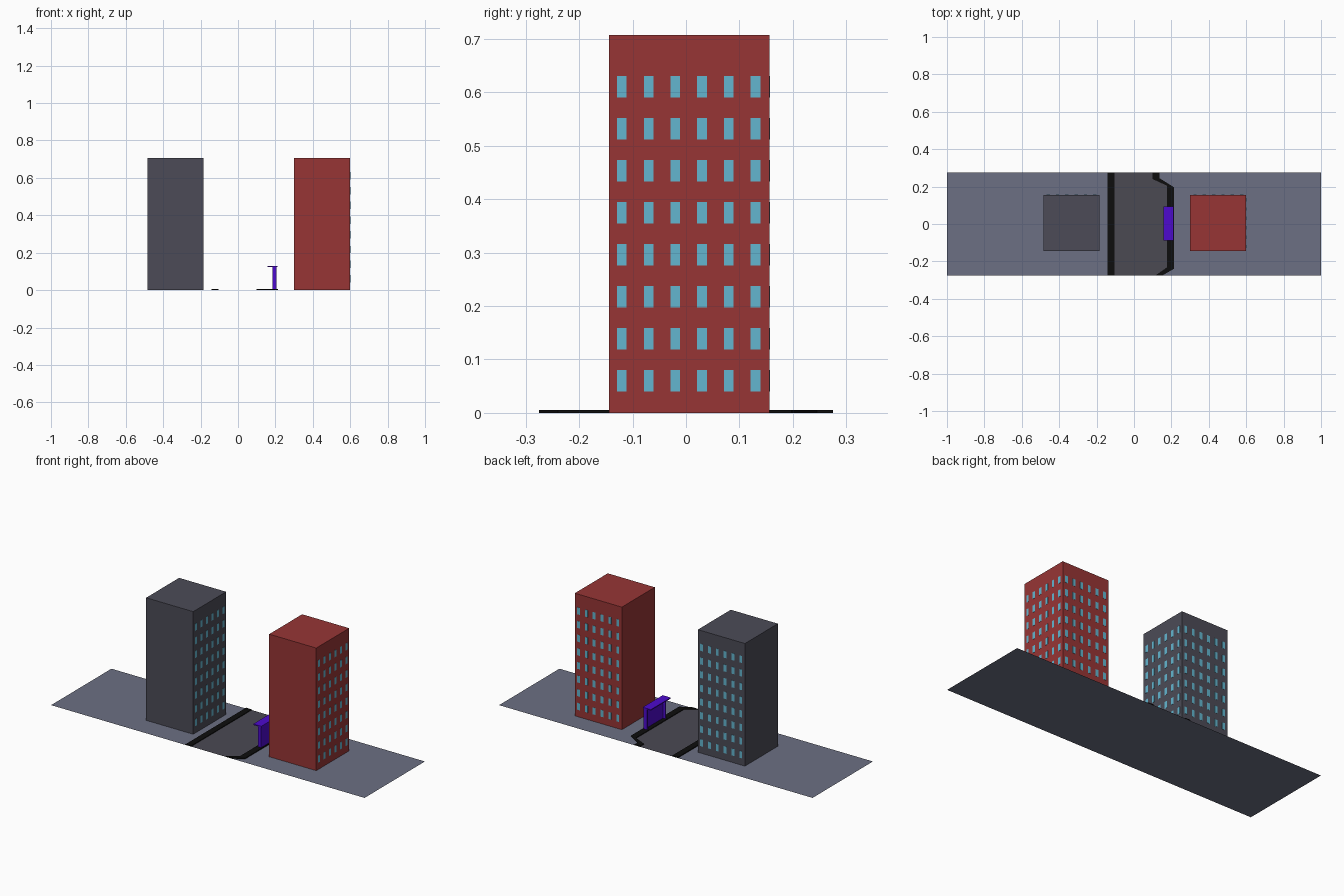
import bpy, bmesh

if "Cube" in bpy.data.objects:
    bpy.data.objects.remove(bpy.data.objects["Cube"])


def material(name, rgb):
    m = bpy.data.materials.new(name)
    m.diffuse_color = (*rgb, 1)
    m.use_nodes = True
    m.node_tree.nodes["Principled BSDF"].inputs["Base Color"].default_value = m.diffuse_color
    return m


PAVING = material("paving_grey", (0.150, 0.162, 0.228))
ASPHALT = material("asphalt_grey", (0.070, 0.067, 0.086))
KERB = material("kerb_black", (0.004, 0.004, 0.004))
GREY = material("tower_grey", (0.072, 0.071, 0.095))
RED = material("tower_red", (0.310, 0.036, 0.036))
GLASS = material("window_blue", (0.125, 0.470, 0.630))
PURPLE = material("shelter_purple", (0.075, 0.003, 0.620))


def finish(name, bm, mat):
    me = bpy.data.meshes.new(name)
    bmesh.ops.recalc_face_normals(bm, faces=bm.faces)
    bm.to_mesh(me)
    bm.free()
    me.materials.append(mat)
    ob = bpy.data.objects.new(name, me)
    bpy.context.collection.objects.link(ob)
    return ob


def add_box(bm, x, y, z):
    """Box from (min, max) ranges; faces lying on the ground are left open."""
    v = [bm.verts.new((a, b, c)) for c in z for b in y for a in x]
    quads = [(4, 5, 7, 6), (0, 1, 5, 4), (1, 3, 7, 5), (3, 2, 6, 7), (2, 0, 4, 6)]
    if z[0] > 0:
        quads.append((0, 2, 3, 1))
    for q in quads:
        bm.faces.new([v[i] for i in q])


def boxes(name, mat, *ranges):
    bm = bmesh.new()
    for r in ranges:
        add_box(bm, *r)
    return finish(name, bm, mat)


def sheet(name, mat, outline, z):
    bm = bmesh.new()
    f = bm.faces.new([bm.verts.new((x, y, z)) for x, y in outline])
    f.normal_update()
    if f.normal.z < 0:
        f.normal_flip()
    me = bpy.data.meshes.new(name)
    bm.to_mesh(me)
    bm.free()
    me.materials.append(mat)
    bpy.context.collection.objects.link(bpy.data.objects.new(name, me))


E = 0.275  # half depth of the ground

# Ground and road surface
sheet("ground", PAVING, [(-1, -E), (1, -E), (1, E), (-1, E)], 0)
inner = [(0.115, -E), (0.176, -0.232), (0.176, 0.205), (0.10, 0.24), (0.10, E)]
outer = [(0.152, -E), (0.213, -0.24), (0.213, 0.197), (0.136, 0.245), (0.136, E)]
sheet("road", ASPHALT, [(-0.12, E), (-0.12, -E)] + inner, 0.001)

# Kerbs: a straight one, and one that widens around the bus bay
boxes("left_kerb", KERB, ((-0.141, -0.105), (-E, E), (0, 0.005)))
bm = bmesh.new()
rows = [[bm.verts.new((*p, z)) for p, z in ((i, 0), (i, 0.005), (o, 0.005), (o, 0))]
        for i, o in zip(inner, outer)]
for a, b in zip(rows, rows[1:]):
    for k in range(3):
        bm.faces.new((a[k], a[k + 1], b[k + 1], b[k]))
bm.faces.new(rows[0])
bm.faces.new(rows[-1])
finish("bay_kerb", bm, KERB)


# Towers with windows on the right and back walls
def tower(name, x0, mat):
    x1, y0, y1 = x0 + 0.30, -0.144, 0.156
    boxes(name, mat, ((x0, x1), (y0, y1), (0, 0.707)))
    bm = bmesh.new()
    t, w = 0.001, 0.009
    for row in range(8):
        z = 0.040 + 0.0786 * row
        for col in range(6):
            off = 0.024 + 0.05 * col
            y, x = y0 + off, x1 - off
            add_box(bm, (x1 - t, x1 + t), (y - w, y + w), (z, z + 0.040))
            add_box(bm, (x - w, x + w), (y1 - t, y1 + t), (z, z + 0.040))
    finish(name + "_windows", bm, GLASS)


tower("grey_tower", -0.485, GREY)
tower("red_tower", 0.30, RED)

# Bus shelter: back wall, two end walls, overhanging roof
boxes("shelter_walls", PURPLE,
      ((0.200, 0.207), (-0.076, 0.082), (0, 0.124)),
      ((0.185, 0.207), (-0.084, -0.076), (0, 0.124)),
      ((0.185, 0.207), (0.082, 0.090), (0, 0.124)))
boxes("shelter_roof", PURPLE, ((0.159, 0.210), (-0.088, 0.094), (0.124, 0.130)))
